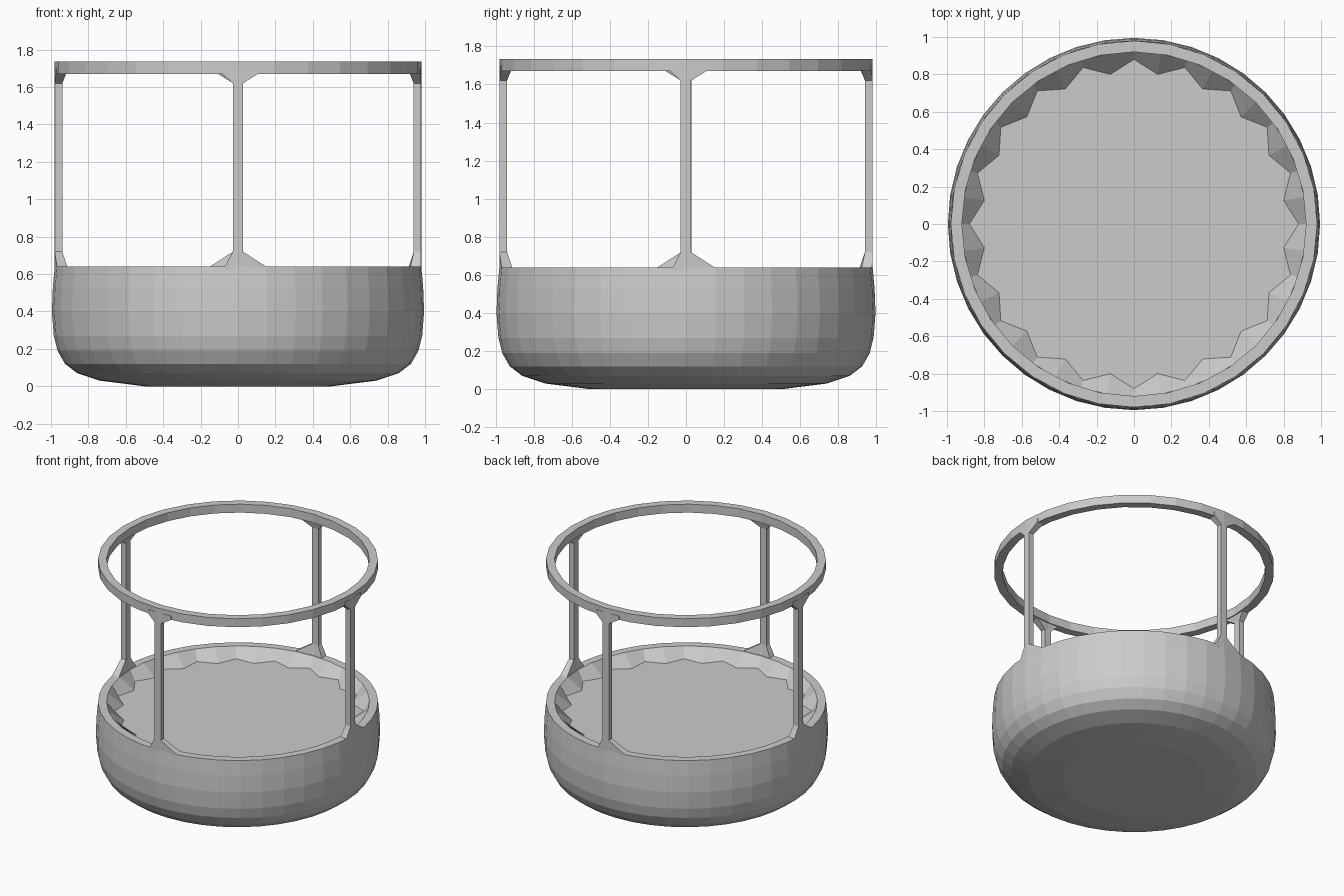
import bpy, bmesh
from math import sin, cos, pi, sqrt

if "Cube" in bpy.data.objects:
    bpy.data.objects.remove(bpy.data.objects["Cube"])


def finish(bm, name):
    bmesh.ops.remove_doubles(bm, verts=bm.verts, dist=1e-5)
    bmesh.ops.recalc_face_normals(bm, faces=bm.faces)
    me = bpy.data.meshes.new(name)
    bm.to_mesh(me)
    bm.free()
    ob = bpy.data.objects.new(name, me)
    bpy.context.collection.objects.link(ob)
    return ob


def lathe(name, profile, segs, closed=False):
    """Revolve (radius, z[, step]) points; step pulls every other point inward."""
    bm = bmesh.new()
    rings = []
    for p in profile:
        step = p[2] if len(p) > 2 else 0
        ring = []
        for i in range(segs):
            a = 2 * pi * i / segs
            r = p[0] - (step if i % 2 else 0)
            ring.append(bm.verts.new((r * cos(a), r * sin(a), p[1])))
        rings.append(ring)
    pairs = list(zip(rings, rings[1:]))
    if closed:
        pairs.append((rings[-1], rings[0]))
    for a, b in pairs:
        for i in range(segs):
            j = (i + 1) % segs
            bm.faces.new((a[i], a[j], b[j], b[i]))
    if not closed:
        bm.faces.new(rings[0])
        bm.faces.new(rings[-1])
    return finish(bm, name)


# Rounded tub with a shallow recess; the recess edge is notched
lathe("base_tub", [
    (0.50, 0.0), (0.74, 0.03), (0.86, 0.07), (0.925, 0.12), (0.965, 0.19),
    (0.985, 0.27), (0.995, 0.40), (0.99, 0.53), (0.98, 0.64),
    (0.92, 0.64), (0.88, 0.56, 0.07)], 40)

# Top hoop
lathe("top_hoop", [(0.98, 1.67), (0.98, 1.735), (0.92, 1.735), (0.92, 1.67)],
      32, closed=True)


# Upright posts flaring into the tub rim and the hoop
def post(name, angle):
    # z, left edge, right edge, inner radius
    rows = [(0.62, -0.07, 0.15, 0.925), (0.64, -0.07, 0.15, 0.925),
            (0.72, -0.028, 0.026, 0.94), (1.62, -0.028, 0.026, 0.94),
            (1.672, -0.085, 0.11, 0.925), (1.70, -0.085, 0.11, 0.925)]
    bm = bmesh.new()
    loops = []
    for z, t0, t1, inner in rows:
        loop = []
        for t, r in ((t0, 0.98), (0, 0.98), (t1, 0.98),
                     (t1, inner), (0, inner), (t0, inner)):
            x, y = sqrt(r * r - t * t), t
            loop.append(bm.verts.new((x * cos(angle) - y * sin(angle),
                                      x * sin(angle) + y * cos(angle), z)))
        loops.append(loop)
    for a, b in zip(loops, loops[1:]):
        for i in range(6):
            j = (i + 1) % 6
            bm.faces.new((a[i], a[j], b[j], b[i]))
    bm.faces.new(loops[0])
    bm.faces.new(loops[-1])
    finish(bm, name)


for i, side in enumerate(("right", "back", "left", "front")):
    post(side + "_post", i * pi / 2)
